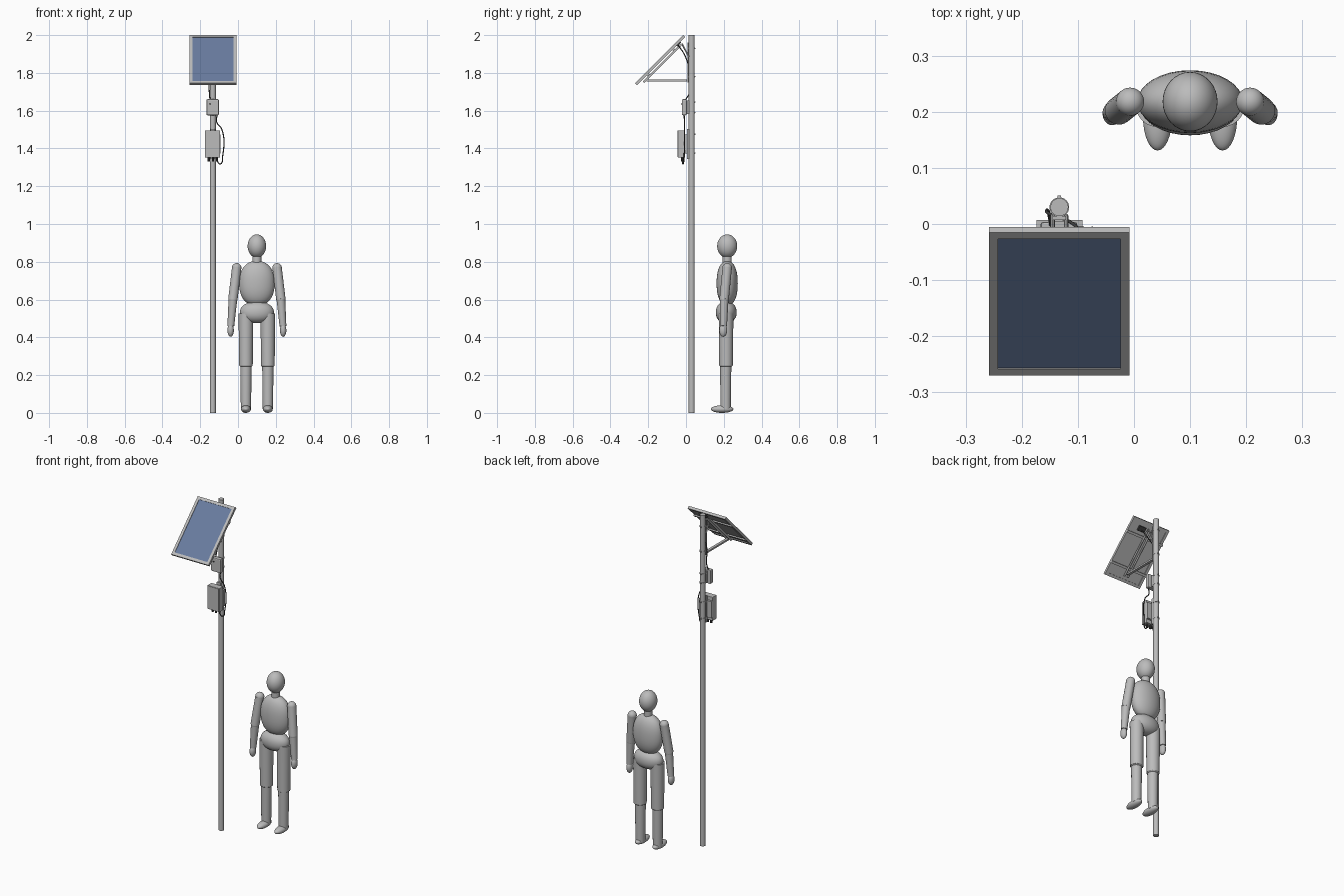
import bpy, math
from mathutils import Vector, Matrix

if "Cube" in bpy.data.objects:
    bpy.data.objects.remove(bpy.data.objects["Cube"], do_unlink=True)


def material(name, rgb):
    m = bpy.data.materials.new(name)
    m.use_nodes = True
    m.diffuse_color = (*rgb, 1)
    m.node_tree.nodes["Principled BSDF"].inputs["Base Color"].default_value = (*rgb, 1)
    return m


GREY = material("plain grey", (0.5, 0.5, 0.5))
BLUE = material("solar blue", (0.14, 0.20, 0.35))
DARK = material("dark rubber", (0.05, 0.05, 0.05))


def finish(name, mat, smooth=True):
    ob = bpy.context.object
    ob.name = name
    ob.data.materials.append(mat)
    if smooth:
        bpy.ops.object.shade_smooth_by_angle()
    return ob


def box(name, loc, size, mat=GREY, frame=None, bevel=0):
    bpy.ops.mesh.primitive_cube_add(size=1)
    ob = finish(name, mat, False)
    ob.data.transform(Matrix.Diagonal((*size, 1)))
    ob.matrix_world = (frame or Matrix()) @ Matrix.Translation(loc)
    if bevel:
        mod = ob.modifiers.new("rounded edges", 'BEVEL')
        mod.width = bevel
        mod.segments = 2
    return ob


def rod(name, a, b, r1, r2=None, mat=GREY, sides=24):
    a, b = Vector(a), Vector(b)
    bpy.ops.mesh.primitive_cone_add(vertices=sides, radius1=r1, radius2=r1 if r2 is None else r2,
                                    depth=(b - a).length, location=(a + b) / 2,
                                    rotation=(b - a).to_track_quat('Z', 'Y').to_euler())
    return finish(name, mat)


def ball(name, loc, radii, power=2.0):
    bpy.ops.mesh.primitive_uv_sphere_add(segments=32, ring_count=20, radius=1, location=loc)
    ob = finish(name, GREY)
    for v in ob.data.vertices:
        # fuller barrel shape for powers above two
        k = 1 / (math.hypot(v.co.x, v.co.y) ** power + abs(v.co.z) ** power) ** (1 / power)
        v.co = [c * k * r for c, r in zip(v.co, radii)]
    return ob


def cable(name, points, radius=0.003):
    cu = bpy.data.curves.new(name, 'CURVE')
    cu.dimensions = '3D'
    cu.bevel_depth = radius
    cu.bevel_resolution = 2
    sp = cu.splines.new('BEZIER')
    sp.bezier_points.add(len(points) - 1)
    for p, co in zip(sp.bezier_points, points):
        p.co = co
        p.handle_left_type = p.handle_right_type = 'AUTO'
    ob = bpy.data.objects.new(name, cu)
    bpy.context.collection.objects.link(ob)
    cu.materials.append(DARK)


# Pole
PX, PY, PR = -0.133, 0.03, 0.016
rod("pole", (PX, PY, 0), (PX, PY, 2), PR, sides=32)

# Tilted solar panel: local y runs up the slope, local z is the sunny side
tilt = Matrix.Translation((PX, -0.1375, 1.868)) @ Matrix.Rotation(math.radians(45), 4, 'X')
W, L, T, B = 0.25, 0.36, 0.015, 0.016
for s, side in ((-1, "right"), (1, "left")):
    box("panel_frame_" + side, (s * (W - B) / 2, 0, 0), (B, L, T), frame=tilt)
for s, side in ((-1, "bottom"), (1, "top")):
    box("panel_frame_" + side, (0, s * (L - B) / 2, 0), (W - 2 * B, B, T), frame=tilt)
box("panel_backing", (0, 0, 0), (W - 2 * B, L - 2 * B, 0.006), frame=tilt)
box("solar_cells", (0, 0, 0.004), (W - 2 * B, L - 2 * B, 0.002), BLUE, tilt)
box("junction_box", (0.045, 0.13, -0.008), (0.045, 0.03, 0.012), DARK, tilt)

# Mounting rails, beam and arms
for i, v in enumerate((-0.10, 0.09)):
    box("panel_rail_%d" % i, (0, v, -0.011), (W, 0.014, 0.008), frame=tilt)
for s, side in ((-1, "right"), (1, "left")):
    box("support_beam_" + side, (s * 0.012, -0.005, -0.021), (0.005, 0.28, 0.012), frame=tilt)
    x = PX + s * 0.012
    rod("upper_strut_" + side, (x, -0.022, 1.955), (x, 0.015, 1.885), 0.004, sides=8)
box("lower_arm", (PX, -0.102, 1.76), (0.016, 0.215, 0.01))
box("pole_bracket", (PX, 0.011, 1.855), (0.024, 0.007, 0.21))

# Control boxes on the pole
box("upper_box", (PX - 0.001, -0.009, 1.618), (0.066, 0.026, 0.085), bevel=0.006)
box("upper_box_mount", (PX, 0.009, 1.618), (0.024, 0.014, 0.07))
box("lower_box", (PX - 0.001, -0.025, 1.424), (0.08, 0.038, 0.143), bevel=0.002)
box("lower_box_door", (PX - 0.001, -0.0445, 1.424), (0.074, 0.003, 0.137))
box("lower_box_plate", (PX, 0.001, 1.424), (0.082, 0.012, 0.10))
box("lower_box_mount", (PX, 0.010, 1.424), (0.024, 0.012, 0.16))
rod("indicator", (PX - 0.015, -0.0215, 1.636), (PX - 0.015, -0.0245, 1.636), 0.005, mat=DARK, sides=12)
for i, dx in enumerate((-0.022, 0, 0.022)):
    rod("cable_gland_%d" % i, (PX + dx, -0.02, 1.354), (PX + dx, -0.02, 1.332), 0.006, mat=DARK, sides=10)

# Clamp bands and bolts
for i, z in enumerate((1.93, 1.78, 1.645, 1.59, 1.475, 1.375)):
    rod("clamp_band_%d" % i, (PX, PY, z - 0.004), (PX, PY, z + 0.004), PR + 0.0015, sides=32)
    box("clamp_bolt_%d" % i, (PX, PY + PR + 0.001, z), (0.006, 0.007, 0.006))

# Cables
cable("box_cable", [(PX + 0.022, -0.01, 1.578), (PX + 0.02, -0.008, 1.54), (-0.085, -0.008, 1.50),
                    (-0.081, -0.01, 1.36), (-0.094, -0.016, 1.318), (PX + 0.022, -0.02, 1.335)])
cable("panel_cable", [(PX + 0.045, -0.04, 1.945), (PX + 0.03, -0.005, 1.89), (PX - 0.018, 0.018, 1.80),
                      (PX - 0.019, 0.02, 1.70), (PX - 0.015, -0.004, 1.655)])

# Standing figure: body
FX, FY = 0.1, 0.218
ball("head", (FX, FY, 0.883), (0.049, 0.053, 0.062))
rod("neck", (FX, FY, 0.78), (FX, FY, 0.84), 0.024)
ball("torso", (FX, FY, 0.686), (0.094, 0.056, 0.118), 2.3)
ball("pelvis", (FX, FY - 0.005, 0.532), (0.09, 0.055, 0.057), 2.2)

# Standing figure: mirrored limbs
for s, side in ((-1, "right_"), (1, "left_")):
    x = FX + s * 0.058
    rod(side + "thigh", (x, 0.212, 0.25), (x, 0.212, 0.525), 0.036, 0.039)
    ball(side + "knee", (x, 0.212, 0.252), (0.036, 0.036, 0.012))
    rod(side + "shin", (x, 0.21, 0.02), (x, 0.21, 0.25), 0.027, 0.030)
    ball(side + "foot", (x, 0.191, 0.02), (0.026, 0.06, 0.02))
    shoulder = (FX + s * 0.107, 0.218, 0.768)
    elbow = (FX + s * 0.127, 0.202, 0.602)
    wrist = (FX + s * 0.138, 0.199, 0.46)
    ball(side + "shoulder", shoulder, (0.025, 0.025, 0.025))
    rod(side + "upper_arm", elbow, shoulder, 0.025, 0.025)
    ball(side + "elbow", elbow, (0.024, 0.024, 0.024))
    rod(side + "forearm", wrist, elbow, 0.018, 0.023)
    ball(side + "hand", (FX + s * 0.139, 0.197, 0.437), (0.017, 0.021, 0.034))
